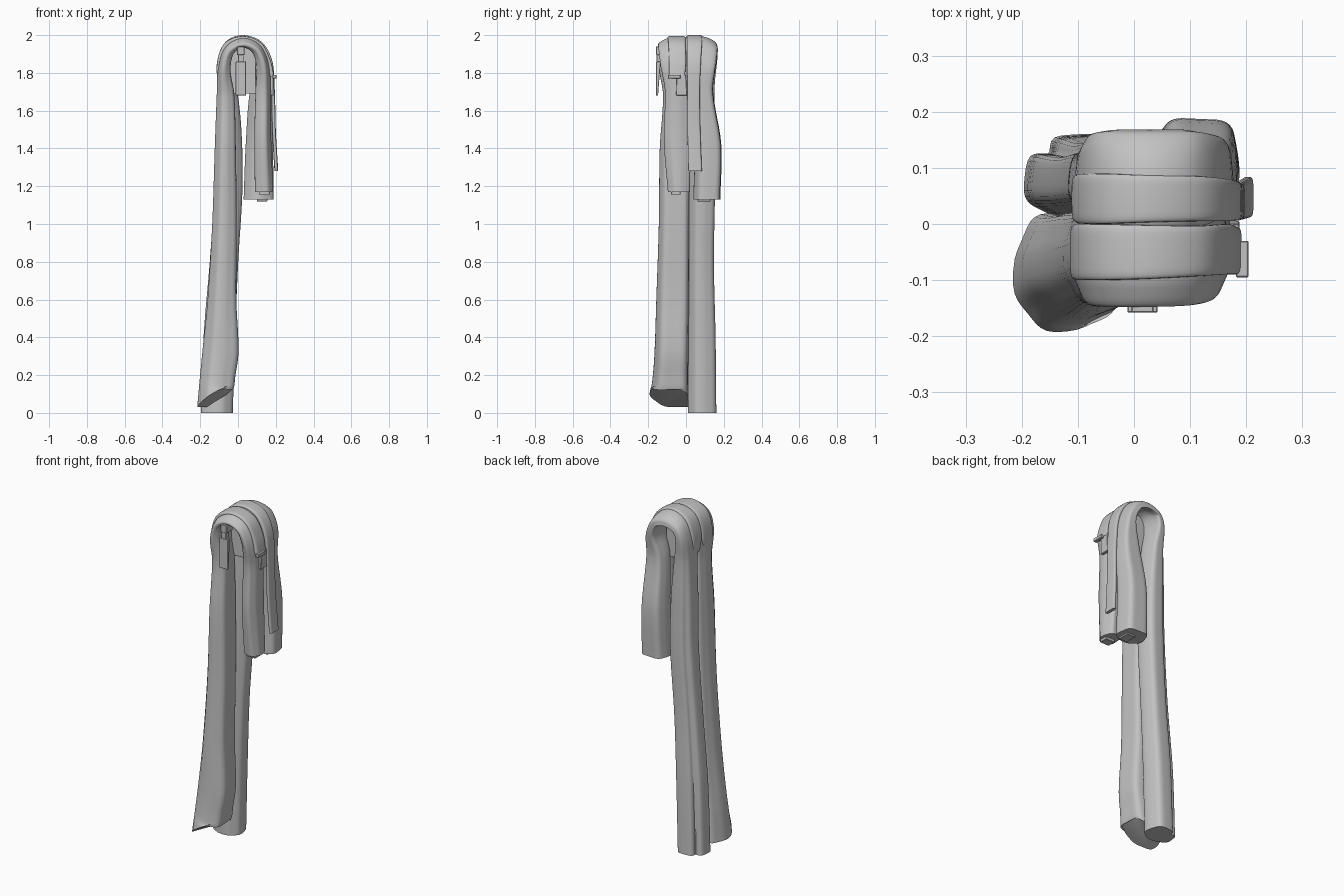
import bpy, bmesh, math
from mathutils import Vector

mat = bpy.data.materials.new("cloth grey")
mat.diffuse_color = (0.54, 0.54, 0.54, 1)


def finish(bm, name, angle=40):
    bmesh.ops.recalc_face_normals(bm, faces=bm.faces)
    me = bpy.data.meshes.new(name)
    bm.to_mesh(me)
    bm.free()
    ob = bpy.data.objects.new(name, me)
    bpy.context.collection.objects.link(ob)
    me.materials.append(mat)
    bpy.ops.object.select_all(action='DESELECT')
    ob.select_set(True)
    bpy.context.view_layer.objects.active = ob
    bpy.ops.object.shade_smooth_by_angle(angle=math.radians(angle))
    return ob


def resample(rows, steps):
    """Smooth curve through rows, with tangents weighted by path length."""
    p = [Vector(r) for r in rows]
    s = [0]
    for a, b in zip(p, p[1:]):
        s.append(s[-1] + max((b.xy - a.xy).length, 1e-4))
    n = len(p)
    tan = []
    for i in range(n):
        a, b = max(i - 1, 0), min(i + 1, n - 1)
        tan.append((p[b] - p[a]) / (s[b] - s[a]))
    out = []
    for i in range(n - 1):
        h = s[i + 1] - s[i]
        for k in range(steps):
            t = k / steps
            out.append(p[i] * (2*t**3 - 3*t*t + 1) + tan[i] * (h * (t**3 - 2*t*t + t))
                       + p[i + 1] * (3*t*t - 2*t**3) + tan[i + 1] * (h * (t**3 - t*t)))
    return out + [p[-1]]


def drape(name, rows, sides=48, power=0.75, fold=0.0, phase=0.0, notch=0, notch_at=0,
          hem=None, sag=0, steps=6):
    """Cloth tube hung over a rail. Row: x, z, half thickness, y, half width.
    notch: depth of one long pleat at the start; sag: droop of the outer edge on top."""
    bm = bmesh.new()
    st = resample(rows, steps)
    top = max(range(len(st)), key=lambda i: st[i].y)
    rings = []
    for i, c in enumerate(st):
        a, b = st[max(i - 1, 0)], st[min(i + 1, len(st) - 1)]
        T = (b.xy - a.xy).normalized()
        if i == 0:
            T = Vector((0, 1))
        if i == len(st) - 1:
            T = Vector((0, -1))
        N = Vector((-T.y, T.x))
        tilt = max(0, 1 - i / steps)          # slanted hem fades out up the leg
        pleat = notch * max(0, 1 - i / top)   # pleat fades out towards the top
        ring = []
        for k in range(sides):
            ang = 2 * math.pi * k / sides
            ca, sa = math.cos(ang), math.sin(ang)
            r = 1 + fold * math.cos(5 * ang + phase)
            r -= pleat * math.exp(-((ang - notch_at) / 0.32) ** 2)
            u = math.copysign(abs(ca) ** power, ca) * c[2] * r
            v = math.copysign(abs(sa) ** power, sa) * c[4] * r
            x, z = c[0] + N.x * u, c[1] + N.y * u
            if hem:
                cut = c[1] + hem[0] * (x - c[0]) + hem[1] * v
                z += tilt * (min(max(cut, 0.03), 0.14) - c[1])
            edge = max(0, v / c[4] * math.copysign(1, sag))
            z -= abs(sag) * edge ** 2 * max(0, N.y)
            ring.append(bm.verts.new((x, c[3] + v, z)))
        rings.append(ring)
    for r0, r1 in zip(rings, rings[1:]):
        for k in range(sides):
            j = (k + 1) % sides
            bm.faces.new((r0[k], r0[j], r1[j], r1[k]))
    bm.faces.new(rings[0])
    bm.faces.new(rings[-1])
    return finish(bm, name)


def block(name, x0, x1, z0, z1, y_low, y_high):
    """Box whose depth range changes from bottom to top."""
    bm = bmesh.new()
    lo = [bm.verts.new((x, y, z0)) for x, y in
          ((x0, y_low[0]), (x1, y_low[0]), (x1, y_low[1]), (x0, y_low[1]))]
    hi = [bm.verts.new((x, y, z1)) for x, y in
          ((x0, y_high[0]), (x1, y_high[0]), (x1, y_high[1]), (x0, y_high[1]))]
    bm.faces.new(lo)
    bm.faces.new(hi)
    for k in range(4):
        j = (k + 1) % 4
        bm.faces.new((lo[k], lo[j], hi[j], hi[k]))
    bmesh.ops.bevel(bm, geom=bm.edges[:], offset=0.002, segments=1, affect='EDGES')
    return finish(bm, name, 30)


# Front leg: flared slanted hem, over the rail, short end on the right
drape("front_leg", [
    (-0.120, 0.085, 0.092, -0.085, 0.104),
    (-0.105, 0.20, 0.092, -0.078, 0.094),
    (-0.090, 0.33, 0.094, -0.073, 0.090),
    (-0.083, 0.60, 0.075, -0.067, 0.087),
    (-0.070, 1.00, 0.064, -0.060, 0.081),
    (-0.066, 1.40, 0.055, -0.056, 0.080),
    (-0.065, 1.68, 0.046, -0.050, 0.069),
    (-0.072, 1.82, 0.033, -0.060, 0.080),
    (-0.045, 1.92, 0.028, -0.067, 0.078),
    (0.025, 1.962, 0.024, -0.067, 0.078),
    (0.095, 1.93, 0.028, -0.062, 0.080),
    (0.130, 1.84, 0.034, -0.052, 0.080),
    (0.132, 1.70, 0.040, -0.045, 0.064),
    (0.130, 1.45, 0.044, -0.045, 0.070),
    (0.137, 1.17, 0.048, -0.037, 0.057)],
    hem=(0.6, -0.25), fold=0.045, phase=0.6, sag=-0.015)

# Back leg: one long pleat, reaches the floor, wider short end on the right
drape("back_leg", [
    (-0.113, 0.00, 0.083, 0.087, 0.075),
    (-0.100, 0.40, 0.082, 0.086, 0.072),
    (-0.075, 0.80, 0.074, 0.083, 0.066),
    (-0.050, 1.20, 0.072, 0.087, 0.068),
    (-0.050, 1.50, 0.066, 0.085, 0.069),
    (-0.058, 1.73, 0.050, 0.084, 0.069),
    (-0.064, 1.86, 0.034, 0.078, 0.088),
    (-0.035, 1.94, 0.028, 0.075, 0.095),
    (0.030, 1.970, 0.024, 0.075, 0.095),
    (0.095, 1.94, 0.028, 0.075, 0.095),
    (0.135, 1.84, 0.035, 0.080, 0.080),
    (0.122, 1.70, 0.058, 0.085, 0.060),
    (0.114, 1.42, 0.071, 0.118, 0.070),
    (0.110, 1.13, 0.078, 0.112, 0.071)],
    fold=0.04, phase=2.0, notch=0.4, notch_at=0.85, sag=0.035)

# Flat straps wrapped over the top
strap = dict(sides=24, power=0.45)
drape("front_strap", [
    (-0.085, 1.73, 0.012, -0.055, 0.030),
    (-0.102, 1.83, 0.012, -0.050, 0.048),
    (-0.066, 1.945, 0.012, -0.050, 0.050),
    (0.022, 1.983, 0.012, -0.050, 0.048),
    (0.115, 1.95, 0.012, -0.048, 0.045),
    (0.162, 1.86, 0.012, -0.045, 0.045),
    (0.180, 1.78, 0.012, -0.048, 0.042)], **strap)
drape("long_strap", [
    (-0.095, 1.76, 0.012, 0.045, 0.030),
    (-0.097, 1.86, 0.012, 0.045, 0.043),
    (-0.058, 1.955, 0.012, 0.045, 0.045),
    (0.025, 1.988, 0.012, 0.045, 0.042),
    (0.118, 1.955, 0.012, 0.045, 0.040),
    (0.170, 1.86, 0.012, 0.042, 0.037),
    (0.185, 1.70, 0.010, 0.040, 0.033),
    (0.190, 1.50, 0.010, 0.042, 0.034),
    (0.203, 1.28, 0.010, 0.048, 0.036)], **strap)

# Cloth bunched inside the arch
block("inner_cloth", -0.045, 0.095, 1.69, 1.94, (0.0, 0.05), (0.0, 0.05))

# Loose strap end and small hem tabs
block("strap_tail", 0.168, 0.188, 1.68, 1.79, (-0.052, 0.005), (-0.05, 0.0))
block("strap_clip", 0.182, 0.204, 1.77, 1.79, (-0.095, -0.03), (-0.095, -0.03))
block("front_hem_tab", 0.11, 0.17, 1.155, 1.19, (-0.08, -0.03), (-0.08, -0.03))
block("back_hem_tab", 0.10, 0.155, 1.12, 1.16, (0.06, 0.13), (0.06, 0.13))

# Pull tab hanging inside the front opening
block("pull_tab", -0.012, 0.042, 1.68, 1.86, (-0.158, -0.148), (-0.158, -0.134))
block("pull_neck", 0.0, 0.03, 1.85, 1.90, (-0.156, -0.130), (-0.156, -0.125))
block("pull_head", -0.005, 0.035, 1.895, 1.94, (-0.158, -0.10), (-0.158, -0.10))
